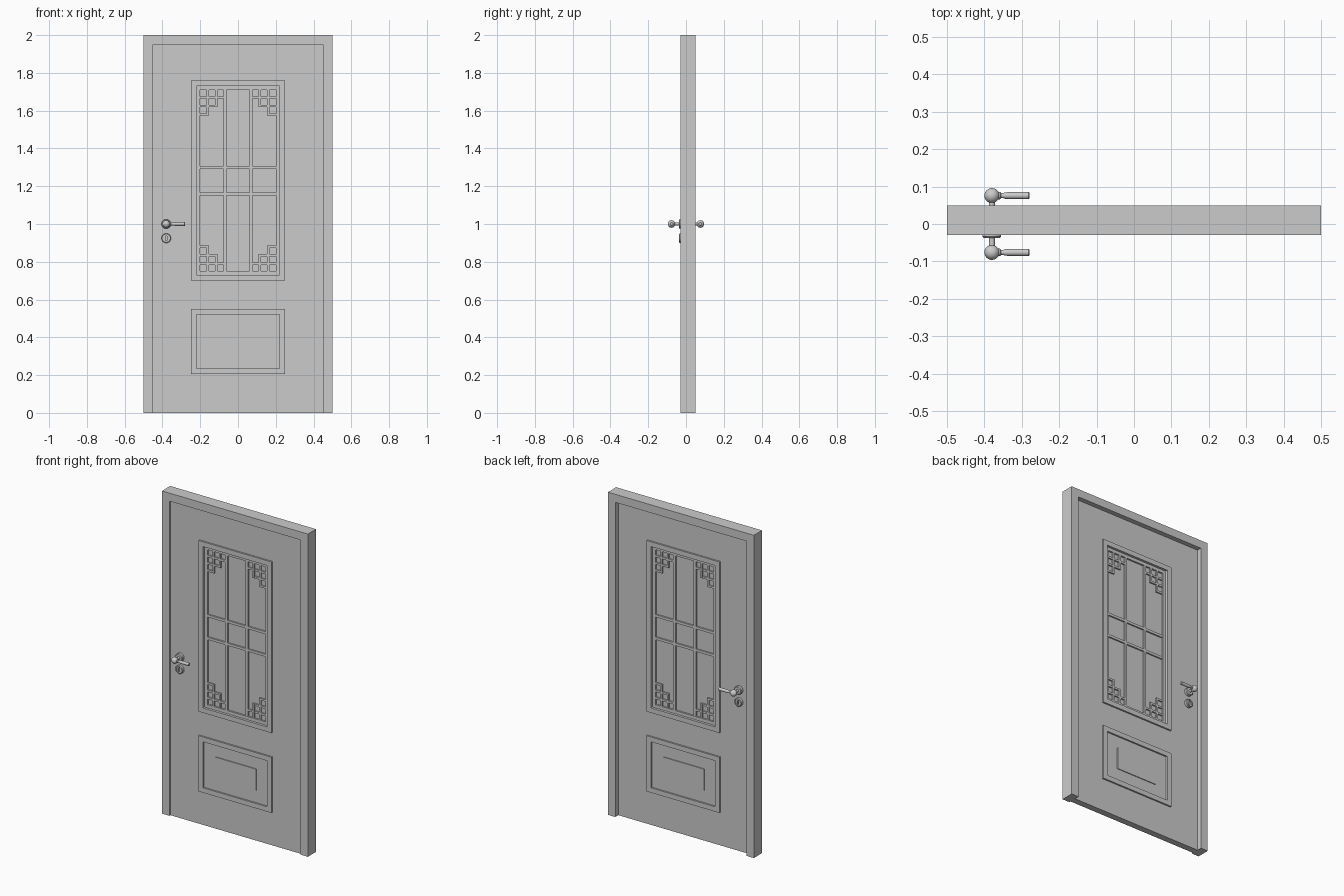
import bpy, bmesh, math
from mathutils import Matrix, Vector

if "Cube" in bpy.data.objects:
    bpy.data.objects.remove(bpy.data.objects["Cube"])


def finish(bm, name, smooth=False):
    bmesh.ops.recalc_face_normals(bm, faces=bm.faces)
    me = bpy.data.meshes.new(name)
    bm.to_mesh(me)
    bm.free()
    ob = bpy.data.objects.new(name, me)
    bpy.context.collection.objects.link(ob)
    if smooth:
        bpy.ops.object.select_all(action='DESELECT')
        ob.select_set(True)
        bpy.context.view_layer.objects.active = ob
        bpy.ops.object.shade_smooth_by_angle(angle=math.radians(35))
    return ob


def add_box(bm, x0, x1, y0, y1, z0, z1):
    m = Matrix.Translation(((x0 + x1) / 2, (y0 + y1) / 2, (z0 + z1) / 2))
    m = m @ Matrix.Diagonal((abs(x1 - x0), abs(y1 - y0), abs(z1 - z0), 1))
    bmesh.ops.create_cube(bm, size=1, matrix=m)


def box(name, *dims):
    bm = bmesh.new()
    add_box(bm, *dims)
    return finish(bm, name)


def rect(hx, z0, z1):
    return [(-hx, z0), (hx, z0), (hx, z1), (-hx, z1)]


def ring(name, outer, inner, y0, y1):
    """Rectangular frame between two outlines, from y0 to y1."""
    bm = bmesh.new()
    loops = [[bm.verts.new((x, y, z)) for x, z in pts]
             for pts, y in ((outer, y0), (inner, y0), (inner, y1), (outer, y1))]
    for a, b in zip(loops, loops[1:] + loops[:1]):
        for i in range(4):
            j = (i + 1) % 4
            bm.faces.new((a[i], a[j], b[j], b[i]))
    return finish(bm, name)


def lathe(name, profile, origin, axis, steps=32):
    """Spin (radius, height) points round an axis through origin."""
    bm = bmesh.new()
    vs = [bm.verts.new((r, 0, h)) for r, h in profile]
    es = [bm.edges.new(p) for p in zip(vs, vs[1:])]
    bmesh.ops.spin(bm, geom=vs + es, cent=(0, 0, 0), axis=(0, 0, 1),
                   angle=math.tau, steps=steps)
    bmesh.ops.remove_doubles(bm, verts=bm.verts, dist=1e-5)
    rot = Vector((0, 0, 1)).rotation_difference(Vector(axis)).to_matrix().to_4x4()
    bmesh.ops.transform(bm, matrix=Matrix.Translation(origin) @ rot, verts=bm.verts)
    return finish(bm, name, True)


# Door casing: two jambs and a head in one outline, open at the floor
bm = bmesh.new()
outline = [(-.5, 0), (-.45, 0), (-.45, 1.95), (.45, 1.95), (.45, 0), (.5, 0), (.5, 2), (-.5, 2)]
face = bm.faces.new([bm.verts.new((x, -.03, z)) for x, z in outline])
ext = bmesh.ops.extrude_face_region(bm, geom=[face], use_keep_orig=True)
bmesh.ops.translate(bm, vec=(0, .08, 0),
                    verts=[g for g in ext['geom'] if isinstance(g, bmesh.types.BMVert)])
finish(bm, "casing")

# Door leaf with window opening, mouldings and pane
W0, W1 = .73, 1.73
ring("leaf", rect(.45, 0, 1.95), rect(.22, W0, W1), -.02, .02)
box("window_pane", -.22, .22, -.005, .005, W0, W1)
for side, s in (("front", -1), ("back", 1)):
    ring(side + "_window_moulding", rect(.25, W0 - .03, W1 + .03), rect(.22, W0, W1),
         s * .02, s * .03)
    ring(side + "_panel_moulding", rect(.25, .205, .55), rect(.22, .235, .52),
         s * .02, s * .03)
    box(side + "_raised_panel", -.14, .14, s * .02, s * .025, .31, .445)

# Window lattice: border, main bars and stepped corner grids
ring("lattice_border", rect(.22, W0, W1), rect(.2, W0 + .02, W1 - .02), -.015, .015)
bm = bmesh.new()
mid = (W0 + W1) / 2
half_z = (W1 - W0) / 2 - .015


def bar_v(x, z0, z1, w):
    add_box(bm, x - w / 2, x + w / 2, -.014, .014, z0, z1)


def bar_h(z, x0, x1, w):
    add_box(bm, x0, x1, -.0135, .0135, z - w / 2, z + w / 2)


for s in (-1, 1):
    bar_v(s * .07, mid - half_z, mid + half_z, .016)
    bar_h(mid + s * .07, -.205, .205, .016)
pitch, thin = .045, .012
for sx in (-1, 1):
    for sz in (-1, 1):
        for k in (1, 2, 3):
            run = (4 - k) * pitch + thin / 2
            zc = mid + sz * half_z
            bar_v(sx * (.205 - k * pitch), zc, zc - sz * run, thin)
            bar_h(zc - sz * k * pitch, sx * .205, sx * (.205 - run), thin)
finish(bm, "window_lattice")

# Lever handles and keyhole plates on both faces
HX, HZ, KZ = -.38, 1.0, .925
ball = [(.02 * math.sin(math.pi * i / 12), -.02 * math.cos(math.pi * i / 12))
        for i in range(13)]
ball[0], ball[-1] = (0, -.02), (0, .02)
for side, s in (("front", -1), ("back", 1)):
    out = (0, s, 0)
    lathe(side + "_handle_rose", [(0, 0), (.025, 0), (.025, .014), (.021, .018), (0, .018)],
          (HX, s * .02, HZ), out)
    lathe(side + "_handle_stem", [(0, 0), (.008, 0), (.008, .05), (0, .05)],
          (HX, s * .02, HZ), out)
    lathe(side + "_handle_ball", ball, (HX, s * .076, HZ), (1, 0, 0))
    lathe(side + "_handle_lever",
          [(0, .012), (.010, .012), (.010, .022), (.007, .025), (.007, .031), (.0085, .035),
           (.0095, .05), (.0095, .098), (.008, .1), (0, .1)],
          (HX, s * .076, HZ), (1, 0, 0))
    lathe(side + "_keyhole_rim",
          [(.016, 0), (.025, 0), (.025, .014), (.022, .017), (.016, .017), (.016, 0)],
          (HX, s * .02, KZ), out)
    plate = lathe(side + "_keyhole_plate", [(0, 0), (.0165, 0), (.0165, .013), (0, .013)],
                  (HX, s * .02, KZ), out)
    cutter = box(side + "_keyhole_cutter", HX - .0035, HX + .0035, s * .024, s * .05,
                 KZ - .0125, KZ + .0125)
    cutter.hide_render = True
    cutter.hide_set(True)
    mod = plate.modifiers.new("slot", 'BOOLEAN')
    mod.operation, mod.solver, mod.object = 'DIFFERENCE', 'EXACT', cutter
